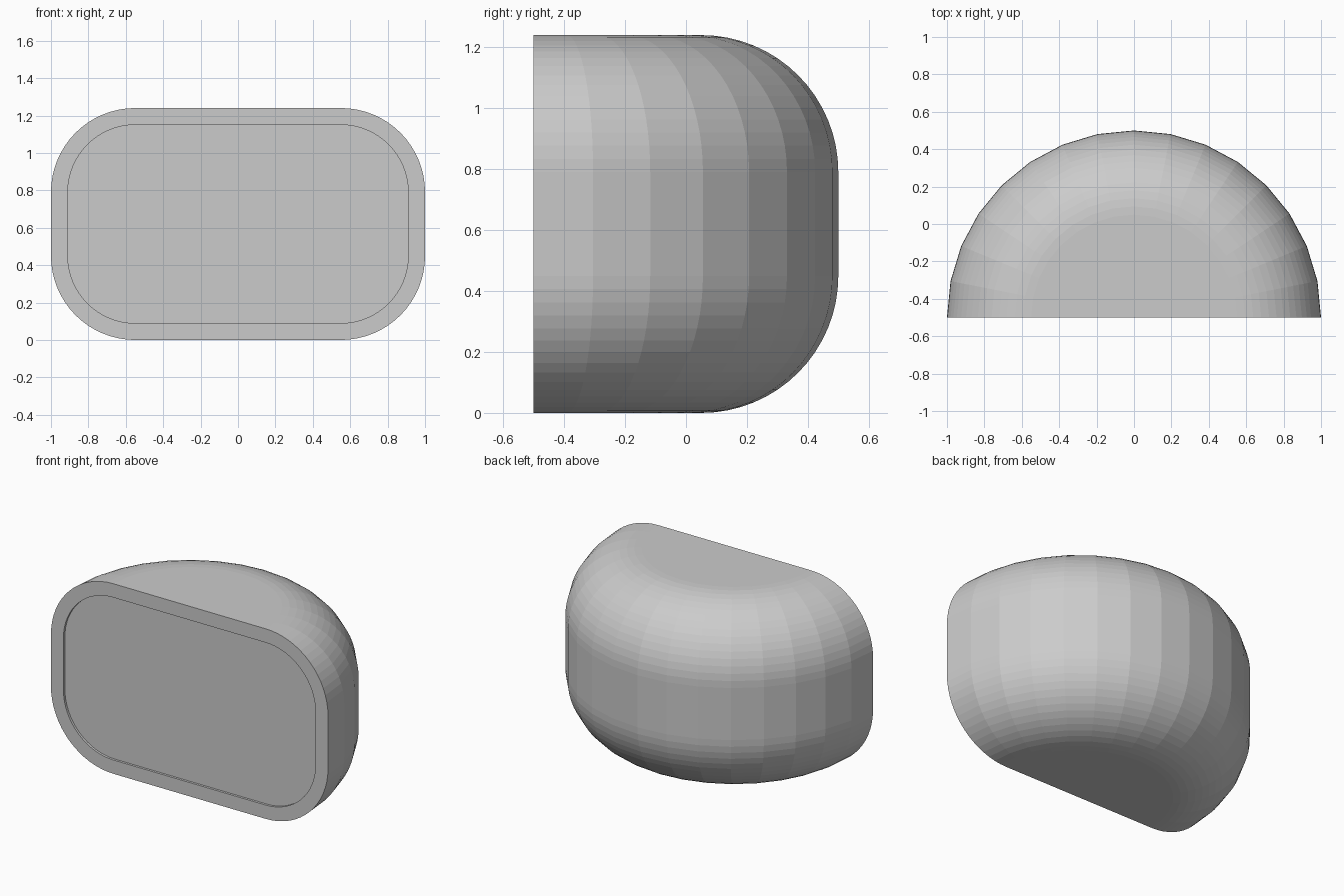
import bpy, bmesh, math

if "Cube" in bpy.data.objects:
    bpy.data.objects.remove(bpy.data.objects["Cube"])

HEIGHT, FRONT, STEPS, CORNER = 1.24, -0.5, 16, 16
RIM, RECESS = 0.09, 0.015


def half_profile(inset):
    """(radius, z) points from the bottom centre to the top centre."""
    c, r = 0.55, 0.45 - inset
    pts = [(0, inset)]
    for z, start in ((0.45, -90), (HEIGHT - 0.45, 0)):
        for i in range(CORNER + 1):
            a = math.radians(start + 90 * i / CORNER)
            pts.append((c + r * math.cos(a), z + r * math.sin(a)))
    return pts + [(0, HEIGHT - inset)]


def outline(inset, y):
    """Closed rounded rectangle on the front."""
    p = half_profile(inset)
    return [(r, y, z) for r, z in p] + [(-r, y, z) for r, z in p[-2:0:-1]]


def make_object(name, bm, mat):
    bmesh.ops.recalc_face_normals(bm, faces=bm.faces)
    mesh = bpy.data.meshes.new(name)
    bm.to_mesh(mesh)
    bm.free()
    mesh.materials.append(mat)
    ob = bpy.data.objects.new(name, mesh)
    bpy.context.collection.objects.link(ob)


grey = bpy.data.materials.new("plain grey")
grey.diffuse_color = (0.6, 0.6, 0.6, 1)
grey.use_nodes = True
grey.node_tree.nodes["Principled BSDF"].inputs["Base Color"].default_value = grey.diffuse_color

# Half-round body: rounded profile swept through 180 degrees
bm = bmesh.new()
prof = half_profile(0)
bottom = bm.verts.new((0, FRONT, 0))
top = bm.verts.new((0, FRONT, HEIGHT))
columns = []
for s in range(STEPS + 1):
    a = math.pi * s / STEPS
    ring = [bm.verts.new((r * math.cos(a), FRONT + r * math.sin(a), z))
            for r, z in prof[1:-1]]
    columns.append([bottom] + ring + [top])
for a, b in zip(columns, columns[1:]):
    for i in range(len(prof) - 1):
        vs = list(dict.fromkeys((a[i], b[i], b[i + 1], a[i + 1])))
        bm.faces.new(vs)

# Flat front rim, shallow step and recessed front panel
loops = [columns[0] + columns[-1][-2:0:-1]]
for y in (FRONT, FRONT + RECESS):
    loops.append([bm.verts.new(p) for p in outline(RIM, y)])
for a, b in zip(loops, loops[1:]):
    n = len(a)
    for i in range(n):
        j = (i + 1) % n
        bm.faces.new((a[i], a[j], b[j], b[i]))
bm.faces.new(loops[-1])
make_object("half_round_body", bm, grey)
